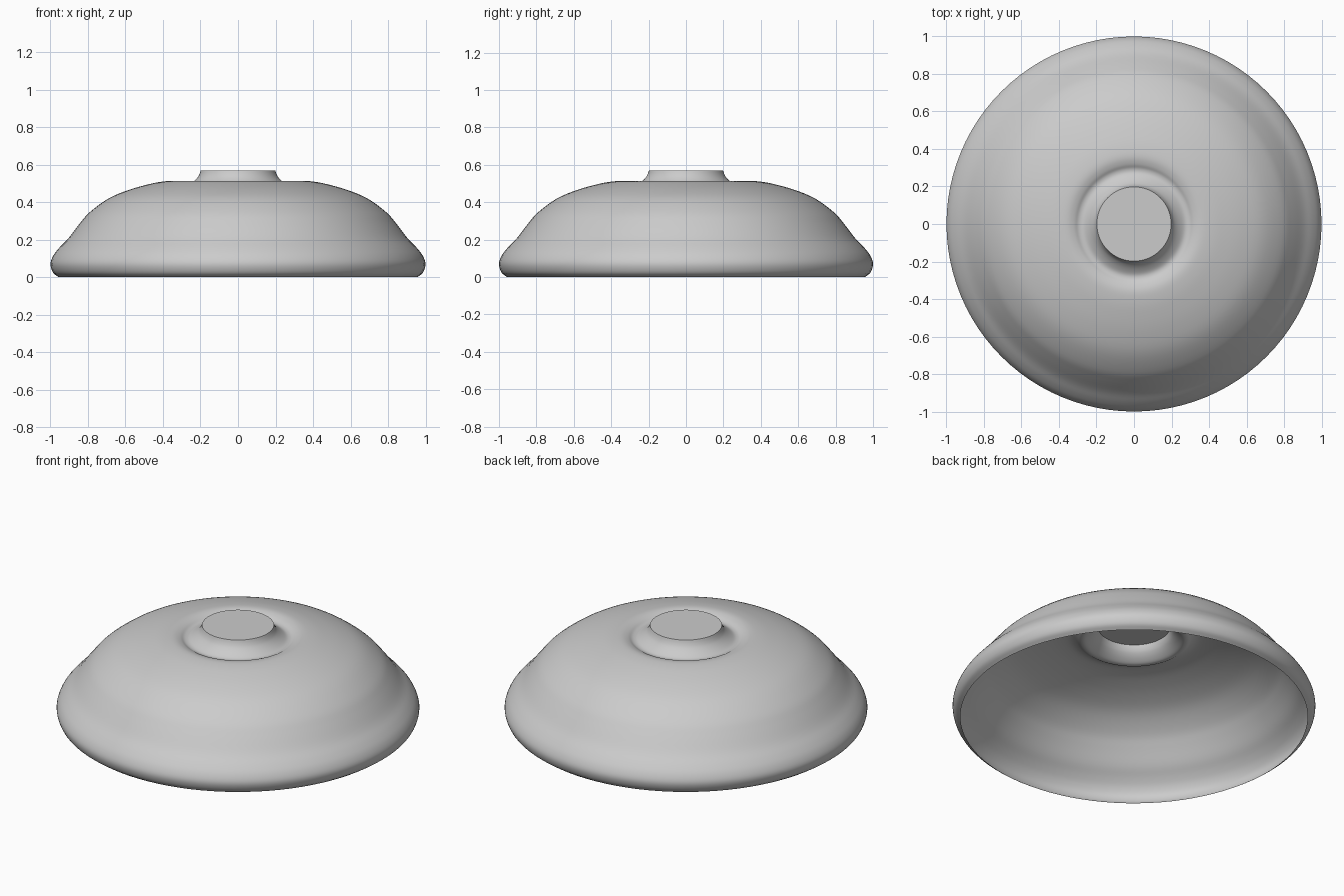
import bpy, bmesh, math
from mathutils import Vector

if "Cube" in bpy.data.objects:
    bpy.data.objects.remove(bpy.data.objects["Cube"])

SEGMENTS = 96
STEPS = 4

# Half profile (radius, height): rim bead, dome, shallow moat, raised boss
PROFILE = [(0.957, 0.0), (0.987, 0.025), (1.0, 0.07), (0.985, 0.115),
           (0.953, 0.157), (0.905, 0.207), (0.845, 0.285), (0.79, 0.347),
           (0.69, 0.42), (0.58, 0.466), (0.47, 0.497), (0.40, 0.51),
           (0.355, 0.512), (0.32, 0.503), (0.295, 0.49), (0.27, 0.49),
           (0.24, 0.508), (0.217, 0.53), (0.205, 0.55), (0.198, 0.57)]


def smooth_profile(points, steps):
    """Catmull-Rom curve through the points."""
    p = [Vector(q) for q in points]
    p = [2 * p[0] - p[1]] + p + [2 * p[-1] - p[-2]]
    out = []
    for a, b, c, d in zip(p, p[1:], p[2:], p[3:]):
        for s in range(steps):
            t = s / steps
            out.append(0.5 * (2 * b + (c - a) * t
                              + (2 * a - 5 * b + 4 * c - d) * t * t
                              + (3 * b - a - 3 * c + d) * t ** 3))
    return out + [p[-2]]


def lathe(name, profile, material):
    """Open shell of revolution, closed only by a flat cap on top."""
    bm = bmesh.new()
    rings = []
    for r, z in profile:
        rings.append([bm.verts.new((r * math.cos(a), r * math.sin(a), z))
                      for a in (math.tau * i / SEGMENTS for i in range(SEGMENTS))])
    for low, high in zip(rings, rings[1:]):
        for i in range(SEGMENTS):
            k = (i + 1) % SEGMENTS
            bm.faces.new((low[i], low[k], high[k], high[i]))
    bm.faces.new(rings[-1])
    mesh = bpy.data.meshes.new(name)
    bm.to_mesh(mesh)
    bm.free()
    mesh.materials.append(material)
    obj = bpy.data.objects.new(name, mesh)
    bpy.context.collection.objects.link(obj)
    return obj


grey = bpy.data.materials.new("light_grey")
grey.diffuse_color = (0.6, 0.6, 0.6, 1)
grey.use_nodes = True
grey.node_tree.nodes["Principled BSDF"].inputs["Base Color"].default_value = grey.diffuse_color

# Domed shell with central boss
dome = lathe("dome_shell", smooth_profile(PROFILE, STEPS), grey)
bpy.context.view_layer.objects.active = dome
dome.select_set(True)
bpy.ops.object.shade_smooth_by_angle(angle=math.radians(35))
